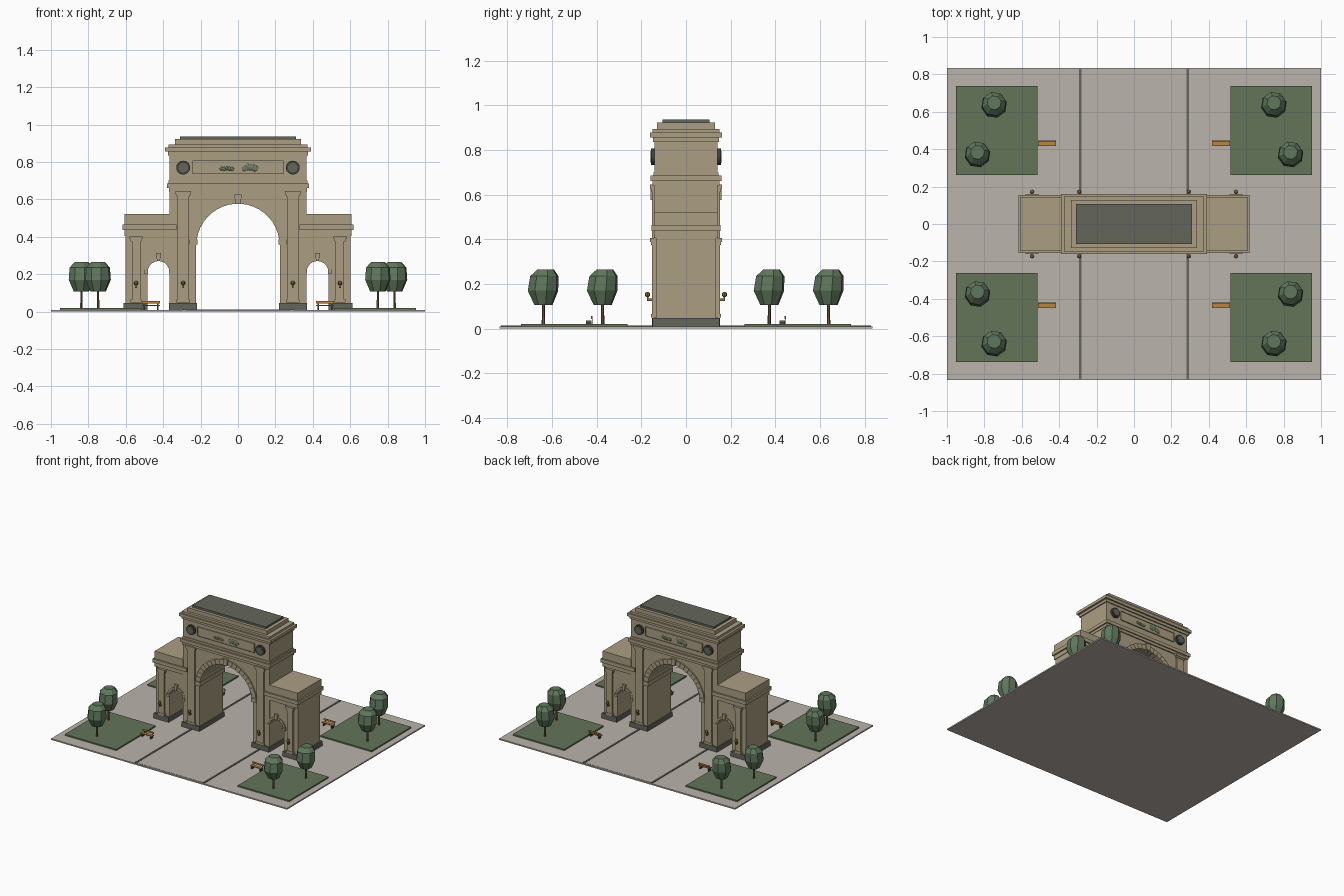
import bpy, bmesh, random
from math import sin, cos, pi
from mathutils import Matrix, Vector

random.seed(4)
if "Cube" in bpy.data.objects:
    bpy.data.objects.remove(bpy.data.objects["Cube"])


def material(name, *rgb):
    colour = [(c / 255) ** 2.2 for c in rgb] + [1]
    m = bpy.data.materials.new(name)
    m.use_nodes = True
    m.diffuse_color = colour
    bsdf = next(n for n in m.node_tree.nodes if n.type == "BSDF_PRINCIPLED")
    bsdf.inputs["Base Color"].default_value = colour
    return m


STONE = material("warm_stone", 170, 157, 130)
PAVING = material("paving", 186, 178, 171)
SLATE = material("slate_grey", 100, 102, 93)
GRASS = material("grass", 99, 115, 89)
LEAF = material("leaf_green", 96, 118, 93)
BARK = material("bark", 122, 92, 60)
WOOD = material("bench_wood", 182, 132, 66)
IRON = material("dark_iron", 66, 68, 66)
PATINA = material("green_bronze", 110, 124, 100)
BRASS = material("lamp_brass", 138, 106, 64)


def finish(name, bm, mat):
    bmesh.ops.recalc_face_normals(bm, faces=bm.faces)
    me = bpy.data.meshes.new(name)
    bm.to_mesh(me)
    bm.free()
    me.materials.append(mat)
    ob = bpy.data.objects.new(name, me)
    bpy.context.collection.objects.link(ob)
    return ob


def add_box(bm, centre, size):
    m = Matrix.Translation(centre) @ Matrix.Diagonal((*size, 1))
    bmesh.ops.create_cube(bm, size=1, matrix=m)


def box(name, x, y, z0, z1, w, d, mat):
    bm = bmesh.new()
    add_box(bm, (x, y, (z0 + z1) / 2), (w, d, z1 - z0))
    return finish(name, bm, mat)


def add_prism(bm, outline, half):
    """Extrude an x-z outline through the depth."""
    face = bm.faces.new([bm.verts.new((x, -half, z)) for x, z in outline])
    new = bmesh.ops.extrude_face_region(bm, geom=[face])["geom"]
    bmesh.ops.translate(bm, vec=(0, 2 * half, 0),
                        verts=[v for v in new if isinstance(v, bmesh.types.BMVert)])


def arch_wall(name, x0, x1, cx, r, spring, top, half):
    arc = [(cx - r * cos(pi * i / 24), spring + r * sin(pi * i / 24)) for i in range(25)]
    bm = bmesh.new()
    add_prism(bm, [(x0, 0.005), (cx - r, 0.005), *arc, (cx + r, 0.005),
                   (x1, 0.005), (x1, top), (x0, top)], half)
    return finish(name, bm, STONE)


def arch_ring(name, cx, r0, r1, spring, half, count, key):
    """Wedge stones round an arch, with a taller keystone."""
    bm = bmesh.new()
    for i in range(count):
        a, b = pi * (i + 0.03) / count, pi * (i + 0.97) / count
        middle = i == count // 2
        outer = r1 + key if middle else r1
        h = half + 0.008 if middle else half
        add_prism(bm, [(cx + r * cos(t), spring + r * sin(t))
                       for r, t in ((r0, a), (outer, a), (outer, b), (r0, b))], h)
    return finish(name, bm, STONE)


def disc(name, x, y, z, r, depth, mat, sides=20):
    bm = bmesh.new()
    m = Matrix.Translation((x, y, z)) @ Matrix.Rotation(pi / 2, 4, "X")
    bmesh.ops.create_cone(bm, cap_ends=True, segments=sides, radius1=r, radius2=r,
                          depth=depth, matrix=m)
    return finish(name, bm, mat)


def tree(x, y):
    bm = bmesh.new()
    bmesh.ops.create_cone(bm, cap_ends=True, segments=6, radius1=0.008, radius2=0.006,
                          depth=0.12, matrix=Matrix.Translation((x, y, 0.07)))
    finish("tree_trunk", bm, BARK)
    # Crown: stacked octagons leaning slightly
    bm = bmesh.new()
    rings = []
    for z, r, lean in ((0.107, 0.042, 0), (0.17, 0.07, -0.002), (0.235, 0.065, 0.004),
                       (0.265, 0.038, 0.01)):
        rings.append([bm.verts.new((x + r * cos(pi * (i + .3) / 4),
                                    y + lean + r * sin(pi * (i + .3) / 4), z))
                      for i in range(8)])
    for lo, hi in zip(rings, rings[1:]):
        for i in range(8):
            j = (i + 1) % 8
            bm.faces.new((lo[i], lo[j], hi[j], hi[i]))
    bm.faces.new(rings[0])
    bm.faces.new(rings[-1])
    finish("tree_crown", bm, LEAF)


def bench(x, y):
    box("bench_seat", x, y - 0.003, 0.03, 0.036, 0.095, 0.024, WOOD)
    box("bench_back", x, y + 0.011, 0.044, 0.056, 0.095, 0.005, WOOD)
    bm = bmesh.new()
    for s in (-1, 1):
        add_box(bm, (x + s * 0.036, y - 0.002, 0.02), (0.006, 0.026, 0.02))
        add_box(bm, (x + s * 0.036, y + 0.013, 0.035), (0.006, 0.003, 0.035))
    finish("bench_legs", bm, IRON)


def pilaster(x, y_side, width, top):
    y = y_side * 0.14
    box("pilaster_shaft", x, y, 0.05, top, width, 0.026, STONE)
    box("pilaster_foot", x, y, 0.05, 0.066, width + 0.012, 0.032, STONE)
    box("pilaster_capital", x, y, top - 0.018, top, width + 0.024, 0.042, STONE)
    box("pilaster_neck", x, y, top - 0.03, top - 0.018, width + 0.012, 0.034, STONE)
    # Wall lamp on the shaft
    box("lamp_bracket", x, y_side * 0.163, 0.125, 0.135, 0.01, 0.022, BRASS)
    box("lamp_stem", x, y_side * 0.172, 0.125, 0.145, 0.007, 0.007, BRASS)
    bm = bmesh.new()
    bmesh.ops.create_uvsphere(bm, u_segments=8, v_segments=6, radius=0.012,
                              matrix=Matrix.Translation((x, y_side * 0.172, 0.153)))
    finish("lamp_globe", bm, BRASS)


# Plaza, roadway and kerbs
box("plaza", 0, 0, 0, 0.01, 2, 1.67, PAVING)
box("roadway", 0, 0, 0.009, 0.012, 0.57, 1.65, PAVING)
for s in (-1, 1):
    box("kerb", s * 0.287, 0, 0.009, 0.015, 0.014, 1.655, SLATE)

# Central arch body
arch_wall("central_arch", -0.367, 0.367, 0, 0.225, 0.355, 0.66, 0.142)
arch_ring("central_arch_stones", 0, 0.222, 0.26, 0.355, 0.15, 21, 0.012)

# Entablature, attic and stepped cornices: bottom, top, width, depth
for name, z0, z1, w, d in (("architrave", 0.64, 0.66, 0.74, 0.30),
                           ("lower_cornice", 0.66, 0.685, 0.76, 0.316),
                           ("attic", 0.68, 0.85, 0.734, 0.28),
                           ("attic_foot", 0.685, 0.70, 0.742, 0.29),
                           ("cornice_bed", 0.835, 0.855, 0.75, 0.296),
                           ("upper_cornice", 0.855, 0.877, 0.78, 0.32),
                           ("cornice_cap", 0.877, 0.893, 0.745, 0.298),
                           ("blocking_course", 0.893, 0.922, 0.672, 0.258)):
    box(name, 0, 0, z0, z1, w, d, STONE)
box("roof", 0, 0, 0.92, 0.937, 0.62, 0.212, SLATE)

for s in (-1, 1):
    # Main pier bases, imposts and side wings
    box("pier_base", s * 0.295, 0, 0.005, 0.047, 0.15, 0.306, SLATE)
    box("impost", s * 0.237, 0, 0.358, 0.386, 0.042, 0.304, STONE)
    wing = sorted((s * 0.602, s * 0.35))
    arch_wall("side_wing", *wing, s * 0.425, 0.06, 0.212, 0.45, 0.135)
    arch_ring("side_arch_stones", s * 0.425, 0.058, 0.077, 0.212, 0.143, 11, 0.025)
    for x in (0.491, 0.359):
        box("side_impost", s * x, 0, 0.205, 0.225, 0.022, 0.298, STONE)
    box("wing_base", s * 0.547, 0, 0.005, 0.047, 0.128, 0.3, SLATE)
    box("wing_frieze", s * 0.47, 0, 0.405, 0.437, 0.272, 0.286, STONE)
    box("wing_cornice", s * 0.473, 0, 0.437, 0.465, 0.288, 0.308, STONE)
    box("wing_parapet", s * 0.485, 0, 0.465, 0.522, 0.242, 0.288, STONE)
    for f in (-1, 1):
        pilaster(s * 0.293, f, 0.06, 0.645)
        pilaster(s * 0.545, f, 0.045, 0.405)
        # Round medallions on the attic
        disc("medallion_ring", s * 0.293, f * 0.146, 0.77, 0.037, 0.02, IRON)
        disc("medallion_face", s * 0.293, f * 0.15, 0.77, 0.026, 0.018, SLATE)
        # Planting and seating in each quarter
        box("lawn", s * 0.733, f * 0.5, 0.009, 0.02, 0.436, 0.478, GRASS)
        tree(s * 0.748, f * 0.638)
        tree(s * 0.837, f * 0.373)
        bench(s * 0.465, f * 0.433)

# Attic panels with a frame and leafy bronze relief, front and back
for f in (-1, 1):
    box("attic_panel", 0, f * 0.141, 0.736, 0.806, 0.48, 0.01, STONE)
    bm = bmesh.new()
    for z in (0.737, 0.805):
        add_box(bm, (0, f * 0.145, z), (0.484, 0.008, 0.004))
    for x in (-0.24, 0.24):
        add_box(bm, (x, f * 0.145, 0.771), (0.004, 0.008, 0.07))
    finish("panel_frame", bm, STONE)
    bm = bmesh.new()
    for cx, size in ((-0.06, 0.012), (0.065, 0.019)):
        for i in range(5):
            place = Vector((-f * (cx + (i - 2) * 0.014), f * 0.147,
                            0.768 + random.uniform(-0.006, 0.006)))
            m = Matrix.Translation(place) @ Matrix.Diagonal((size, 0.006, size, 1))
            bmesh.ops.create_icosphere(bm, subdivisions=1, radius=1, matrix=m)
    finish("bronze_relief", bm, PATINA)
